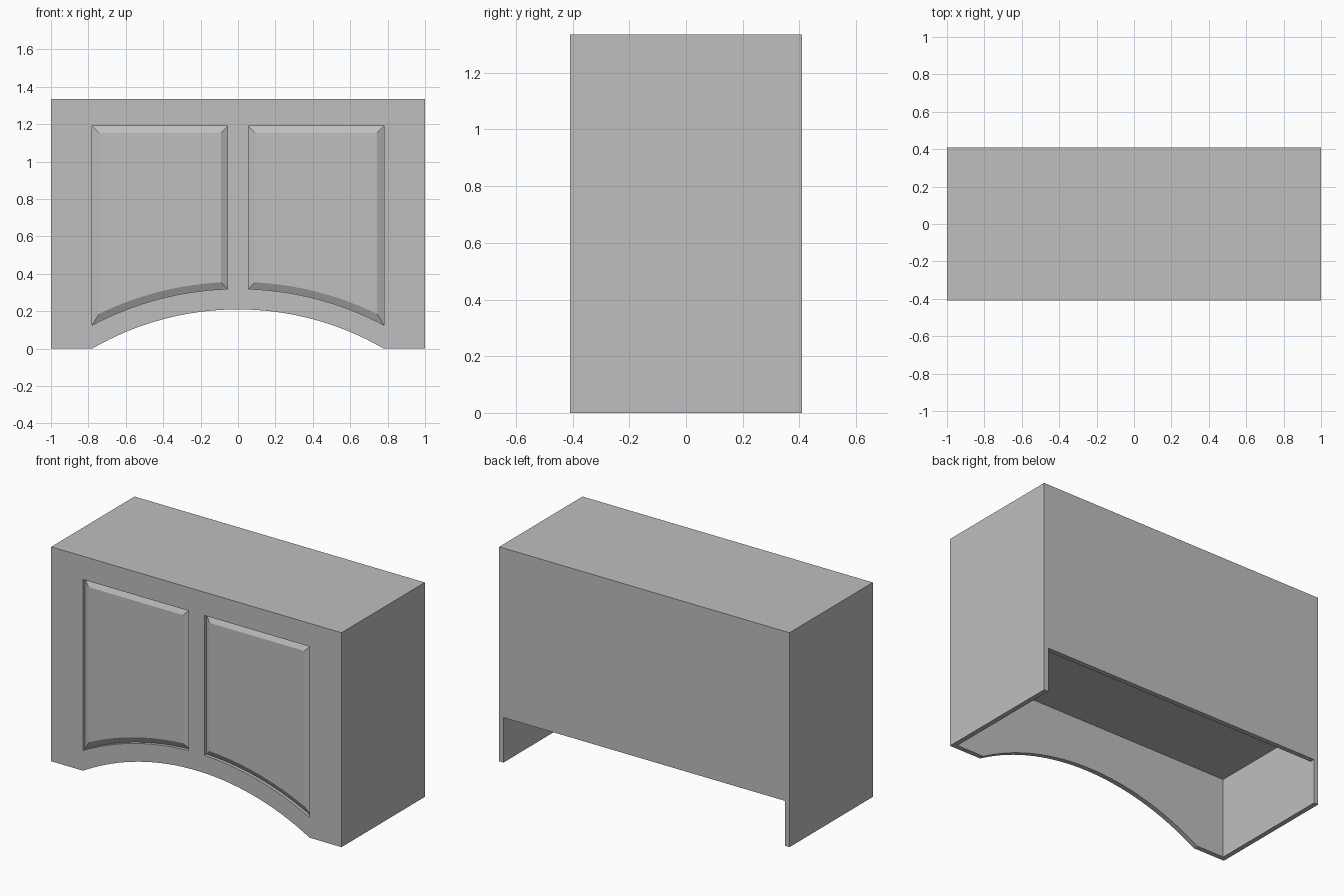
import bpy, bmesh, math

cube = bpy.data.objects.get("Cube")
if cube:
    bpy.data.objects.remove(cube, do_unlink=True)

W, D, H = 1.0, 0.41, 1.335        # half width, half depth, height
T = 0.03                          # board thickness
ARCH_HALF, ARCH_TOP = 0.78, 0.21
RADIUS = (ARCH_HALF ** 2 + ARCH_TOP ** 2) / (2 * ARCH_TOP)
CENTRE_Z = ARCH_TOP - RADIUS

grey = bpy.data.materials.new("plain grey")
grey.use_nodes = True
colour = (0.52, 0.52, 0.52, 1)
grey.diffuse_color = colour
grey.node_tree.nodes["Principled BSDF"].inputs["Base Color"].default_value = colour


def finish(name, bm):
    bmesh.ops.recalc_face_normals(bm, faces=bm.faces)
    mesh = bpy.data.meshes.new(name)
    bm.to_mesh(mesh)
    bm.free()
    mesh.materials.append(grey)
    obj = bpy.data.objects.new(name, mesh)
    bpy.context.collection.objects.link(obj)
    return obj


def board(name, x, y, z):
    """Box spanning the given (low, high) ranges."""
    bm = bmesh.new()
    bmesh.ops.create_cube(bm, size=1)
    for v in bm.verts:
        v.co = [r[0] if c < 0 else r[1] for c, r in zip(v.co, (x, y, z))]
    return finish(name, bm)


def arc(x0, x1, offset, steps):
    """Points along the arch, moved outward by offset."""
    r = RADIUS + offset
    xs = [x0 + (x1 - x0) * i / steps for i in range(steps + 1)]
    return [(x, CENTRE_Z + math.sqrt(r * r - x * x)) for x in xs]


def panel_outline(side, inset):
    """Panel with a straight top and an arched bottom."""
    x0, x1, top = 0.055 + inset, 0.78 - inset, 1.19 - inset
    pts = arc(x0, x1, 0.11 + inset, 16) + [(x1, top), (x0, top)]
    return [(side * x, z) for x, z in pts]


def ring(bm, pts, y):
    return [bm.verts.new((x, y, z)) for x, z in pts]


def bridge(bm, a, b):
    for i in range(len(a)):
        j = (i + 1) % len(a)
        bm.faces.new((a[i], a[j], b[j], b[i]))


# Front board with arched foot and two raised panels set in grooves
bm = bmesh.new()
outline = [(-W, 0)] + arc(-ARCH_HALF, ARCH_HALF, 0, 32) + [(W, 0), (W, H), (-W, H)]
front = ring(bm, outline, -D)
back = ring(bm, outline, -D + T)
bridge(bm, front, back)
bm.faces.new(back)
rims = [front]
for side in (-1, 1):
    rim = ring(bm, panel_outline(side, 0), -D)
    groove = ring(bm, panel_outline(side, 0), -D + 0.02)
    raised = ring(bm, panel_outline(side, 0.037), -D)
    bridge(bm, rim, groove)
    bridge(bm, groove, raised)
    bm.faces.new(raised)
    rims.append(rim)
edges = [bm.edges.get((r[i - 1], r[i])) for r in rims for i in range(len(r))]
bmesh.ops.triangle_fill(bm, use_beauty=True, use_dissolve=False,
                        edges=edges, normal=(0, -1, 0))
finish("front_board", bm)

# Sides, back, top and raised floor
inner = (-W + T, W - T)
board("right_side", (-W, -W + T), (-D + T, D), (0, H))
board("left_side", (W - T, W), (-D + T, D), (0, H))
board("back_board", inner, (D - T, D), (0.28, H))
board("top_board", inner, (-D + T, D - T), (H - T, H))
board("cabinet_floor", inner, (-D + T, D - T), (0.50, 0.53))
